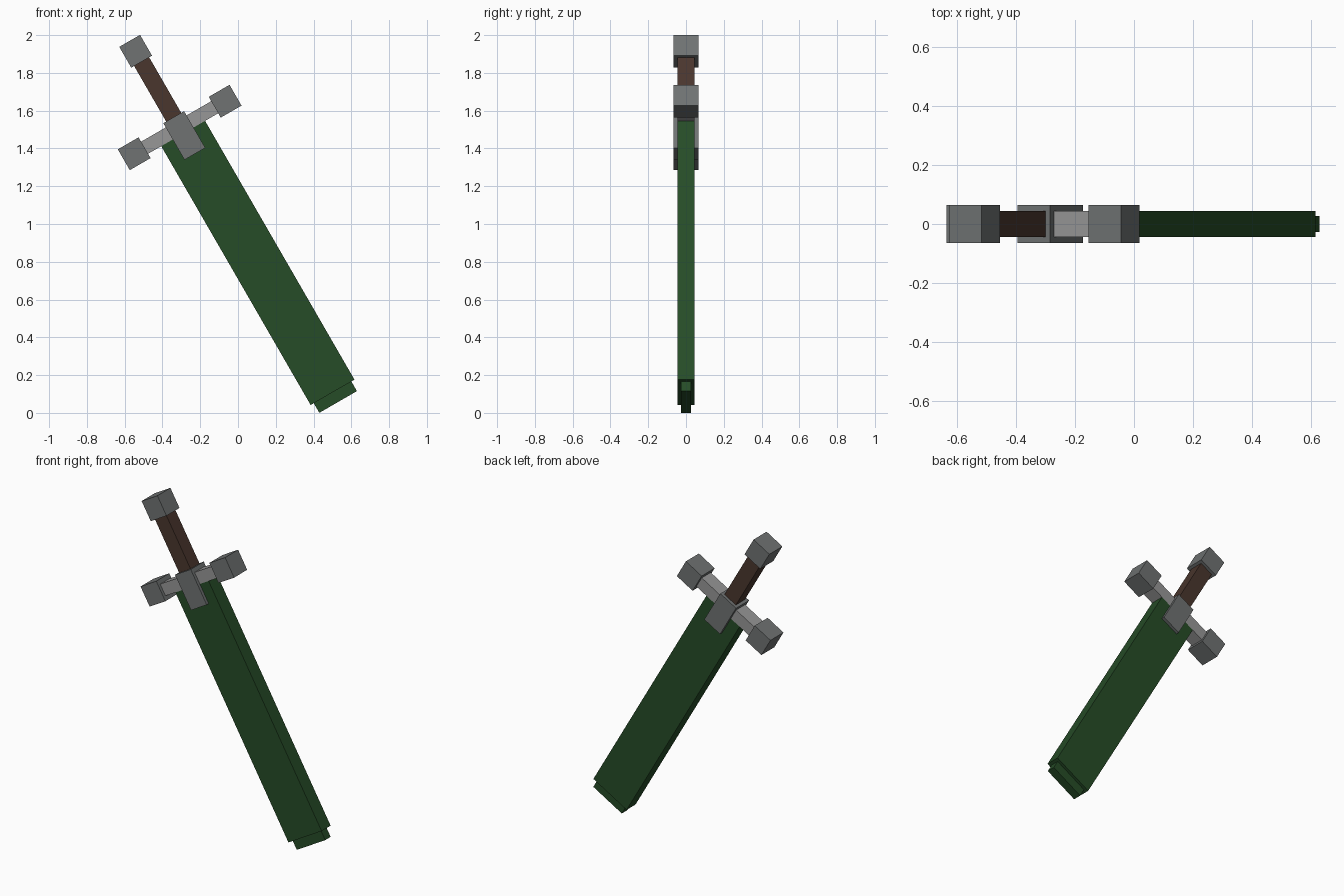
import bpy
import math
from mathutils import Matrix

cube = bpy.data.objects.get("Cube")
if cube:
    bpy.data.objects.remove(cube, do_unlink=True)


def material(name, rgb):
    mat = bpy.data.materials.new(name)
    mat.use_nodes = True
    colour = (*rgb, 1.0)
    mat.diffuse_color = colour
    mat.node_tree.nodes["Principled BSDF"].inputs["Base Color"].default_value = colour
    return mat


GREEN = material("dark green", (0.019, 0.072, 0.02))
BROWN = material("leather brown", (0.068, 0.037, 0.027))
GREY = material("dark steel", (0.16, 0.17, 0.17))
LIGHT = material("light steel", (0.31, 0.31, 0.31))

TILT = Matrix.Rotation(math.radians(-30), 4, 'Y')
AXIS = 0.488    # sideways offset of the sword's axis before tilting


def box(name, mat, width, depth, bottom, top, side=0.0):
    """Box along the sword's axis, tilted with the whole sword."""
    bpy.ops.mesh.primitive_cube_add(size=1)
    ob = bpy.context.object
    ob.name = name
    ob.data.transform(Matrix.Diagonal((width, depth, top - bottom, 1)))
    ob.data.materials.append(mat)
    ob.matrix_world = TILT @ Matrix.Translation((AXIS + side, 0, (bottom + top) / 2))
    return ob


# Blade with a narrower stepped tip
box("blade", GREEN, 0.268, 0.09, -0.156, 1.426)
box("blade_tip", GREEN, 0.23, 0.054, -0.215, -0.15)

# Crossguard
CUBE = 0.127
GUARD = 1.463
box("guard_block", GREY, CUBE, 0.13, 1.302, 1.526)
for label, sign in (("left", 1), ("right", -1)):
    box("guard_bar_" + label, LIGHT, 0.16, 0.09, GUARD - 0.037, GUARD + 0.037, sign * 0.14)
    box("guard_end_" + label, GREY, CUBE, 0.13, GUARD - CUBE / 2, GUARD + CUBE / 2, sign * 0.278)

# Grip and pommel
box("grip", BROWN, 0.092, 0.09, 1.52, 1.87)
box("pommel", GREY, CUBE, 0.13, 1.929 - CUBE / 2, 1.929 + CUBE / 2)
